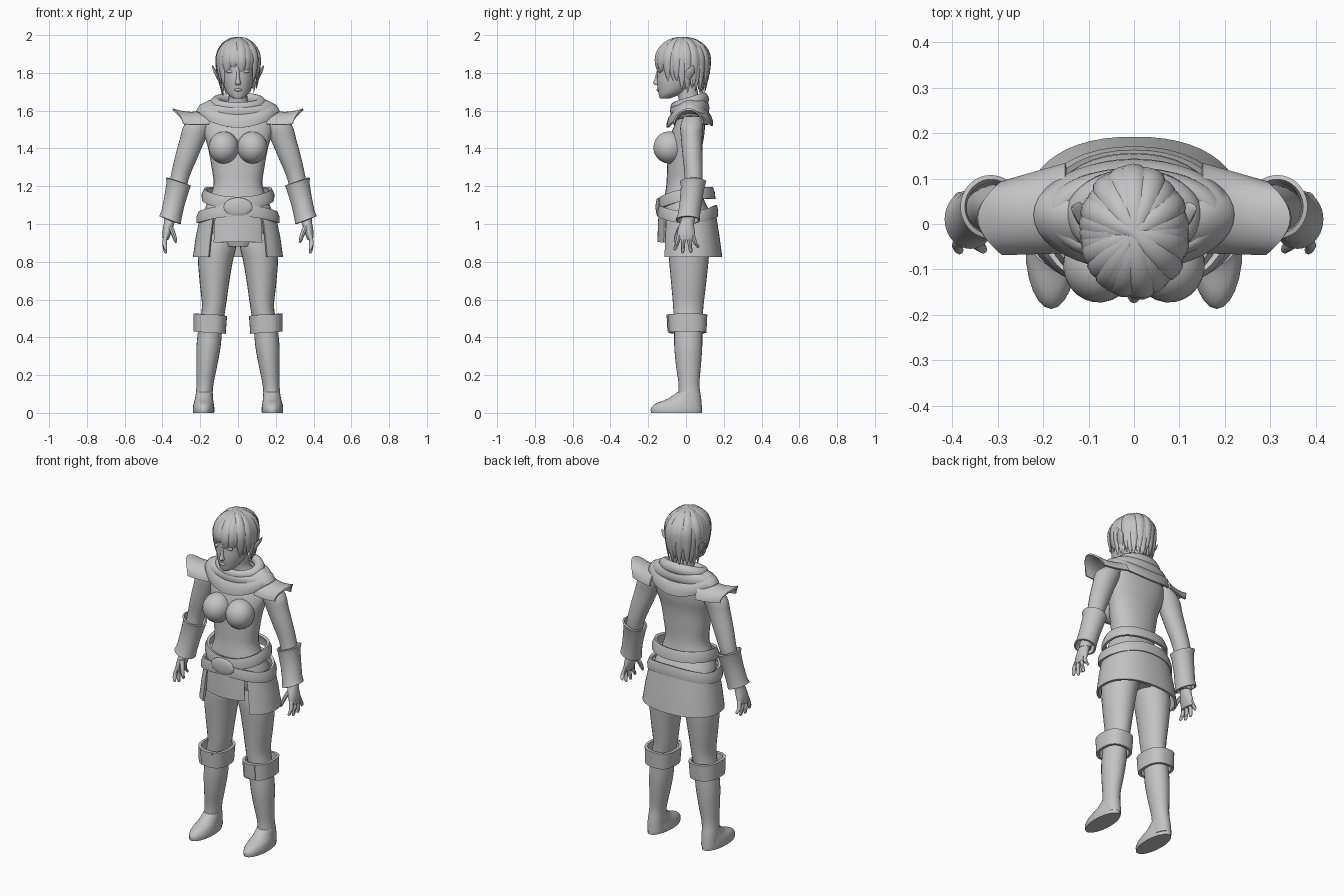
import bpy, bmesh, math, random
from mathutils import Vector

random.seed(4)
default_cube = bpy.data.objects.get("Cube")
if default_cube:
    bpy.data.objects.remove(default_cube, do_unlink=True)

grey = bpy.data.materials.new("plain grey")
grey.use_nodes = True
grey.diffuse_color = (.55, .55, .55, 1)
grey.node_tree.nodes["Principled BSDF"].inputs["Base Color"].default_value = grey.diffuse_color


def finish(obj, name, thick=0, mirror=False, angle=45):
    """Name and colour a part, apply its modifiers and shade it."""
    obj.name = obj.data.name = name
    obj.data.materials.append(grey)
    bpy.ops.object.select_all(action='DESELECT')
    obj.select_set(True)
    bpy.context.view_layer.objects.active = obj
    bpy.ops.object.transform_apply(location=True, rotation=True, scale=True)
    if thick:
        shell = obj.modifiers.new("shell", 'SOLIDIFY')
        shell.thickness, shell.offset = thick, 0
        bpy.ops.object.modifier_apply(modifier="shell")
    if mirror:
        obj.modifiers.new("mirror", 'MIRROR')
        bpy.ops.object.modifier_apply(modifier="mirror")
    bpy.ops.object.shade_smooth_by_angle(angle=math.radians(angle))
    return obj


def skin(name, strands, wrap=True, caps=True, **look):
    """Skin one or more lists of rings into a single mesh."""
    bm = bmesh.new()
    for rings in strands:
        rows = [[bm.verts.new(p) for p in ring] for ring in rings]
        count = len(rows[0])
        for low, high in zip(rows, rows[1:]):
            for i in range(count if wrap else count - 1):
                j = (i + 1) % count
                bm.faces.new((low[i], low[j], high[j], high[i]))
        if caps:
            bm.faces.new(rows[0])
            bm.faces.new(rows[-1])
    bmesh.ops.recalc_face_normals(bm, faces=bm.faces)
    mesh = bpy.data.meshes.new(name)
    bm.to_mesh(mesh)
    bm.free()
    obj = bpy.data.objects.new(name, mesh)
    bpy.context.collection.objects.link(obj)
    return finish(obj, name, **look)


def ring(z, cx, cy, rx, ry, n=24, start=0, sweep=360, lean=0, tilt=0, dip=0, power=2):
    """Horizontal superellipse; lean, tilt and dip bend its height."""
    points = []
    steps = n if sweep == 360 else n + 1
    for i in range(steps):
        a = math.radians(start + sweep * i / n)
        c, s = math.cos(a), math.sin(a)
        px = math.copysign(abs(c) ** (2 / power), c)
        py = math.copysign(abs(s) ** (2 / power), s)
        points.append((cx + rx * px, cy + ry * py, z + lean * c + tilt * s + dip * s * s))
    return points


def smooth(sections, steps=4):
    """Catmull-Rom interpolation between cross-sections."""
    rows = [sections[0]] + list(sections) + [sections[-1]]
    result = []
    for a, b, c, d in zip(rows, rows[1:], rows[2:], rows[3:]):
        for k in range(steps):
            t = k / steps
            result.append([q + t * (r - p) / 2 + t * t * (p - 2.5 * q + 2 * r - s / 2)
                           + t ** 3 * (1.5 * (q - r) + (s - p) / 2)
                           for p, q, r, s in zip(a, b, c, d)])
    return result + [list(sections[-1])]


def body(name, sections, mirror=False, power=2):
    skin(name, [[ring(*s, power=power) for s in smooth(sections)]], mirror=mirror)


def wall(name, sections, thick=.012, mirror=False, **bend):
    sweep = bend.get("sweep", 360)
    skin(name, [[ring(*s, n=40, **bend) for s in sections]], wrap=sweep == 360,
         caps=False, thick=thick, mirror=mirror)


def blob(name, place, size, turn=(0, 0, 0), mirror=False):
    bpy.ops.mesh.primitive_uv_sphere_add(segments=24, ring_count=14, location=place, rotation=turn)
    obj = bpy.context.object
    obj.scale = size
    finish(obj, name, mirror=mirror)


def coil(name, height, major, minor, flat, tilt):
    bpy.ops.mesh.primitive_torus_add(major_segments=40, minor_segments=12, major_radius=major,
                                     minor_radius=minor, location=(0, .02, height),
                                     rotation=(tilt, 0, 0))
    obj = bpy.context.object
    obj.scale = (1, flat, 1)
    finish(obj, name)


# Torso, neck and bust
body("torso", [(.88, 0, .01, .09, .09), (.95, 0, .015, .18, .115), (1.05, 0, .005, .185, .125),
               (1.13, 0, -.01, .155, .105), (1.21, 0, -.012, .13, .092), (1.3, 0, -.01, .14, .09),
               (1.4, 0, -.005, .158, .09), (1.48, 0, .01, .18, .088), (1.55, 0, .025, .18, .075),
               (1.6, 0, .03, .12, .065), (1.64, 0, .02, .055, .055), (1.74, 0, .0, .05, .055)],
     power=2.2)
blob("bust", (.076, -.088, 1.405), (.08, .085, .085), turn=(-.25, 0, .15), mirror=True)

# Legs with boots, and shoes
body("legs", [(.95, .105, .015, .09, .1), (.88, .11, .015, .1, .108), (.8, .12, .015, .092, .104),
              (.68, .125, .014, .077, .092), (.56, .128, .012, .063, .08), (.46, .145, .012, .063, .075),
              (.35, .156, .012, .064, .074), (.25, .165, .013, .055, .066), (.15, .175, .016, .045, .055),
              (.08, .18, .02, .045, .06), (.02, .18, .025, .045, .06)], mirror=True)
body("shoes", [(0, .182, -.05, .056, .135), (.025, .182, -.05, .057, .135),
               (.05, .182, -.038, .053, .12), (.075, .18, -.008, .048, .088),
               (.11, .178, .014, .044, .06)], mirror=True)
wall("knee_cuffs", [(.425, .15, .008, .077, .092), (.52, .147, .008, .081, .097)],
     thick=.016, mirror=True, lean=.006, power=2.6)
wall("knee_cuff_straps", [(.43, .15, .008, .087, .102), (.52, .147, .008, .091, .107)],
     thick=.008, mirror=True, start=250, sweep=35, power=2.6)

# Arms, bracers and hands
body("arms", [(1.57, .185, .035, .045, .045), (1.52, .215, .03, .072, .06), (1.45, .24, .03, .068, .056),
              (1.35, .275, .035, .06, .052), (1.25, .307, .04, .05, .047), (1.15, .33, .03, .045, .045),
              (1.01, .36, .01, .033, .035)], mirror=True)
wall("bracers", [(1.225, .315, .038, .062, .065), (1.2, .318, .036, .055, .058),
                 (1.12, .337, .026, .049, .054), (1.05, .352, .016, .048, .054),
                 (1.02, .36, .01, .052, .06)], thick=.01, mirror=True, lean=.02)
body("palms", [(1.03, .36, .01, .027, .032), (.99, .368, .003, .027, .04),
               (.95, .377, 0, .023, .047), (.915, .383, 0, .014, .045)], mirror=True)
fingers = []
for base, tip, end in ((-.035, -.058, .86), (-.012, -.018, .845), (.013, .025, .847), (.035, .062, .872)):
    fingers.append([ring(*s, n=8) for s in smooth([
        (.945, .38, base, .012, .012), (.9, .389, (base + tip) / 2, .012, .011),
        (end + .01, .384, tip, .009, .009), (end, .382, tip, .003, .003)])])
fingers.append([ring(*s, n=8) for s in smooth([
    (.99, .36, -.025, .014, .016), (.95, .343, -.045, .013, .013),
    (.915, .332, -.055, .009, .01), (.9, .329, -.057, .003, .003)])])
skin("fingers", fingers, mirror=True)

# Skirt open at the front, with a shorter flap and two belts
wall("skirt", [(1.04, 0, .015, .195, .14), (.93, 0, .02, .218, .152), (.825, 0, .023, .233, .163)],
     start=-52, sweep=284, power=2.3)
wall("front_flap", [(1.06, 0, .01, .195, .15), (.98, 0, .012, .205, .156), (.9, 0, .014, .21, .16)],
     start=233, sweep=74, thick=.01, dip=.004)
wall("lower_belt", [(1.005, 0, .008, .212, .152), (1.035, 0, .008, .213, .155), (1.065, 0, .007, .2, .148)],
     thick=.016, dip=.035, power=2.2)
wall("upper_belt", [(1.125, 0, .006, .183, .142), (1.155, 0, .004, .185, .142), (1.185, 0, .002, .172, .133)],
     thick=.016, tilt=.025, dip=-.018, power=2.2)
blob("buckle", (0, -.147, 1.09), (.076, .014, .05))

# Cowl: a drape over the shoulders with two rolled folds
wall("cowl_drape", [(1.65, 0, .02, .1, .075), (1.65, 0, .02, .15, .092), (1.625, 0, .02, .2, .108),
                    (1.6, 0, .02, .215, .116), (1.575, 0, .02, .2, .118)], dip=-.06, tilt=.005)
coil("cowl_lower_fold", 1.605, .165, .037, .52, .22)
coil("cowl_upper_fold", 1.64, .118, .032, .7, .32)

# Arched shoulder plates that flare upward at the tip
pads = []
for i in range(9):
    u = i / 8
    arch = []
    for k in range(17):
        a = math.radians(-85 + 170 * k / 16)
        reach = .345 - .055 * math.sin(a) ** 2
        arch.append((.15 + (reach - .15) * u, .035 - .022 * u + (.095 - .018 * u) * math.sin(a),
                     1.522 + (.085 - .06 * u * (1 - u)) * math.cos(a) - .012 * u * (1 - u)))
    pads.append(arch)
skin("shoulder_plates", [pads], wrap=False, caps=False, thick=.01, mirror=True)

# Head and face
body("head", [(1.664, 0, -.112, .022, .025), (1.675, 0, -.1, .04, .042), (1.7, 0, -.075, .062, .072),
              (1.75, 0, -.048, .082, .106), (1.81, 0, -.025, .094, .128), (1.87, 0, -.02, .1, .132),
              (1.93, 0, -.018, .09, .115), (1.965, 0, -.015, .06, .08), (1.985, 0, -.015, .01, .015)])
body("nose", [(1.735, 0, -.148, .012, .012), (1.745, 0, -.152, .015, .022),
              (1.77, 0, -.15, .01, .015), (1.81, 0, -.146, .008, .01)])
blob("lips", (0, -.146, 1.71), (.021, .01, .008))
blob("eyes", (.04, -.138, 1.808), (.021, .008, .009), mirror=True)
skin("ears", [[ring(*s, n=12) for s in smooth([
    (1.76, .098, .008, .008, .01), (1.785, .108, .014, .012, .022),
    (1.81, .12, .024, .011, .024), (1.84, .137, .036, .002, .004)])]], mirror=True)


# Hair: tapered locks running from the crown down around the head
def lock(angle, end, size, width):
    rings = []
    side = Vector((-math.sin(angle), math.cos(angle), 0))
    out = Vector((math.cos(angle), math.sin(angle), 0))
    for i in range(15):
        t = i / 14
        polar = min(t * 1.7, 1) * math.pi / 2
        drop = max(0, (t * 1.7 - 1) / .7)
        reach = math.sin(polar) * size * (1 - .12 * drop * drop)
        height = 1.865 + .118 * math.cos(polar) * size
        height += (end - height) * drop
        centre = Vector((.112 * reach * out.x, -.018 + .138 * reach * out.y, height))
        normal = out * math.sin(polar) + Vector((0, 0, math.cos(polar)))
        half = width * math.sin(math.pi * (.12 + .87 * t)) ** .7
        rings.append([centre + side * half * math.cos(b) + normal * half * .45 * math.sin(b)
                      for b in (math.tau * k / 8 for k in range(8))])
    return rings


locks = []
for i in range(28):
    angle = math.tau * (i + random.uniform(-.25, .25)) / 28
    facing = math.sin(angle)
    end = 1.8 if facing < -.75 else 1.735 if facing < .3 else 1.715
    locks.append(lock(angle, end + random.uniform(-.025, .025), random.uniform(.96, 1.02), .027))
for i in range(13):
    angle = math.pi * (.08 + .84 * i / 12)
    locks.append(lock(angle, 1.7 + random.uniform(-.02, .02), .88, .025))
skin("hair", locks, angle=60)
